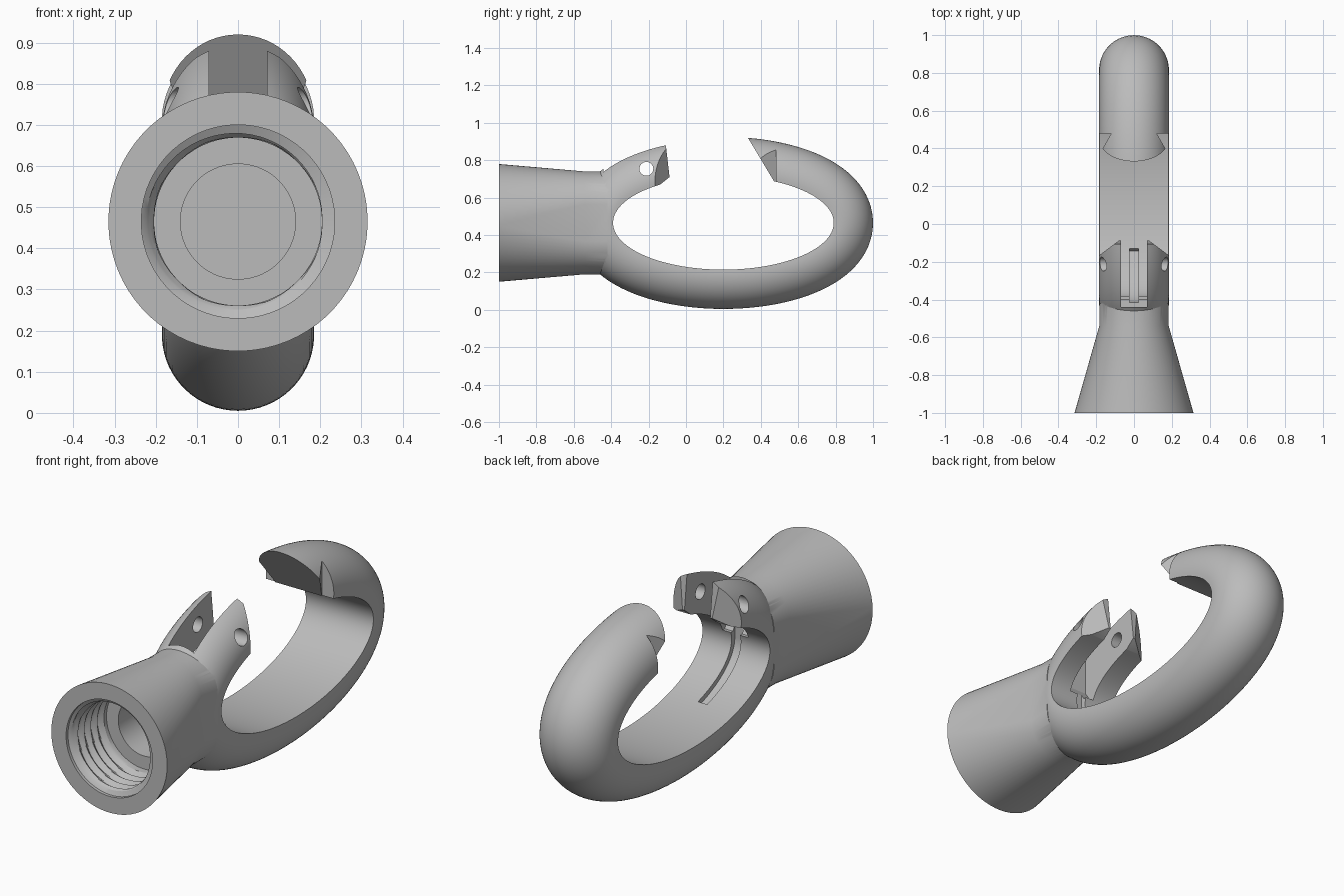
import bpy, bmesh, math
from math import sin, cos, pi, hypot, copysign

if "Cube" in bpy.data.objects:
    bpy.data.objects.remove(bpy.data.objects["Cube"], do_unlink=True)

CY, CZ = 0.2, 0.465          # centre of the ring opening
A, B = 0.59, 0.25            # half axes of the ring opening
R = 0.185                    # bar radius
DEPTH = 0.21                 # bar thickness

steel = bpy.data.materials.new("grey_steel")
steel.use_nodes = True
grey = (0.5, 0.5, 0.5, 1)
steel.diffuse_color = grey
steel.node_tree.nodes["Principled BSDF"].inputs["Base Color"].default_value = grey


def loft(name, rings, closed=False):
    """Skin a list of equal-length point loops, capped unless closed."""
    bm = bmesh.new()
    loops = [[bm.verts.new(p) for p in ring] for ring in rings]
    n = len(loops[0])
    for k in range(len(loops) if closed else len(loops) - 1):
        a, b = loops[k], loops[(k + 1) % len(loops)]
        for i in range(n):
            j = (i + 1) % n
            bm.faces.new((a[i], a[j], b[j], b[i]))
    if not closed:
        bm.faces.new(loops[0])
        bm.faces.new(loops[-1])
    bmesh.ops.recalc_face_normals(bm, faces=bm.faces)
    mesh = bpy.data.meshes.new(name)
    bm.to_mesh(mesh)
    bm.free()
    mesh.materials.append(steel)
    ob = bpy.data.objects.new(name, mesh)
    bpy.context.collection.objects.link(ob)
    return ob


def prism_x(name, yz, half):
    return loft(name, [[(x, y, z) for y, z in yz] for x in (-half, half)])


def prism_z(name, xy, lo, hi):
    return loft(name, [[(x, y, z) for x, y in xy] for z in (lo, hi)])


def combine(body, tool, operation):
    mod = body.modifiers.new(tool.name, "BOOLEAN")
    mod.operation, mod.solver, mod.object = operation, "EXACT", tool
    bpy.context.view_layer.objects.active = body
    bpy.ops.object.modifier_apply(modifier=mod.name)
    bpy.data.objects.remove(tool, do_unlink=True)


# Oval ring: round outside, flat inside
def ring_section(t, steps=36):
    ny, nz = cos(t) / A, sin(t) / B
    length = hypot(ny, nz)
    ny, nz = ny / length, nz / length
    base = DEPTH - R
    start = -math.asin(base / R)
    points = []
    for i in range(steps + 1):
        a = start + (pi - 2 * start) * i / steps
        d = base + R * sin(a)
        points.append((R * cos(a), CY + A * cos(t) + ny * d, CZ + B * sin(t) + nz * d))
    return points


SEG = 128
body = loft("hook_body", [ring_section(2 * pi * (i + 0.5) / SEG) for i in range(SEG)], closed=True)


# Flared socket narrowing to a flat-sided neck
def stadium(y, r, straight, n=72):
    angles = [2 * pi * (i + 0.5) / n for i in range(n)]
    return [(r * cos(a), y, CZ + r * sin(a) + copysign(straight, sin(a))) for a in angles]


socket = loft("socket", [stadium(-1, 0.315, 0), stadium(-0.54, 0.184, 0.091),
                         stadium(-0.42, 0.184, 0.091)])
combine(body, socket, "UNION")


# Threaded bore with a smaller blind hole behind it
def circle(y, radius, n=64):
    angles = [2 * pi * (i + 0.5) / n for i in range(n)]
    return [(radius(a) * cos(a), y, CZ + radius(a) * sin(a)) for a in angles]


def thread(y):
    def radius(a):
        phase = (y / 0.05 + a / (2 * pi)) % 1
        return 0.204 + 0.04 * abs(phase - 0.5)
    return radius


bore = [circle(y, lambda a: 0.235) for y in (-1.02, -0.985)]
bore += [circle(-0.975 + 0.00625 * k, thread(-0.975 + 0.00625 * k)) for k in range(35)]
bore += [circle(-0.75, lambda a: 0.204), circle(-0.73, lambda a: 0.204),
         circle(-0.73, lambda a: 0.14), circle(-0.57, lambda a: 0.14)]
combine(body, loft("bore", bore), "DIFFERENCE")

# Opening between the hinge ears and the slanted hook tip
gap = [(-0.107, 1.13), (-0.107, 0.875), (-0.088, 0.71), (-0.165, 0.648),
       (-0.165, 0.6), (0.478, 0.6), (0.478, 0.675), (0.205, 1.13)]
combine(body, prism_x("gap", gap, 0.4), "DIFFERENCE")

# Slot between the ears
slot = [(-0.44, 1.1), (-0.44, 0.56), (-0.4, 0.5), (0, 0.5), (0, 1.1)]
combine(body, prism_x("ear_slot", slot, 0.07), "DIFFERENCE")

# Slanted ear ends and V notches either side of the hook tip
for s in (-1, 1):
    ear = [(s * 0.05, -0.065), (s * 0.25, -0.215), (s * 0.25, 0.1), (s * 0.05, 0.1)]
    combine(body, prism_z("ear_bevel", ear, 0.55, 1.1), "DIFFERENCE")
    notch = [(s * 0.12, 0.48), (s * 0.25, 0.48), (s * 0.25, 0.25)]
    combine(body, prism_z("tip_notch", notch, 0.55, 1.1), "DIFFERENCE")

# Pin hole through both ears
pin = [(-0.212 + 0.037 * cos(2 * pi * i / 32), 0.754 + 0.037 * sin(2 * pi * i / 32)) for i in range(32)]
combine(body, prism_x("pin_hole", pin, 0.4), "DIFFERENCE")

# Narrow spring groove along the inside of the ring
arc = [pi + 0.98 * i / 24 for i in range(25)]
groove = [(CY + (A + 0.025) * cos(t), CZ + (B + 0.025) * sin(t)) for t in arc]
groove += [(CY + (A - 0.06) * cos(t), CZ + (B - 0.06) * sin(t)) for t in reversed(arc)]
groove += [(-0.33, 0.53), (-0.415, 0.53)]
combine(body, prism_x("spring_groove", groove, 0.025), "DIFFERENCE")

# Smooth shading with sharp edges kept
bpy.ops.object.select_all(action="DESELECT")
body.select_set(True)
bpy.context.view_layer.objects.active = body
bpy.ops.object.shade_smooth_by_angle(angle=math.radians(25))
